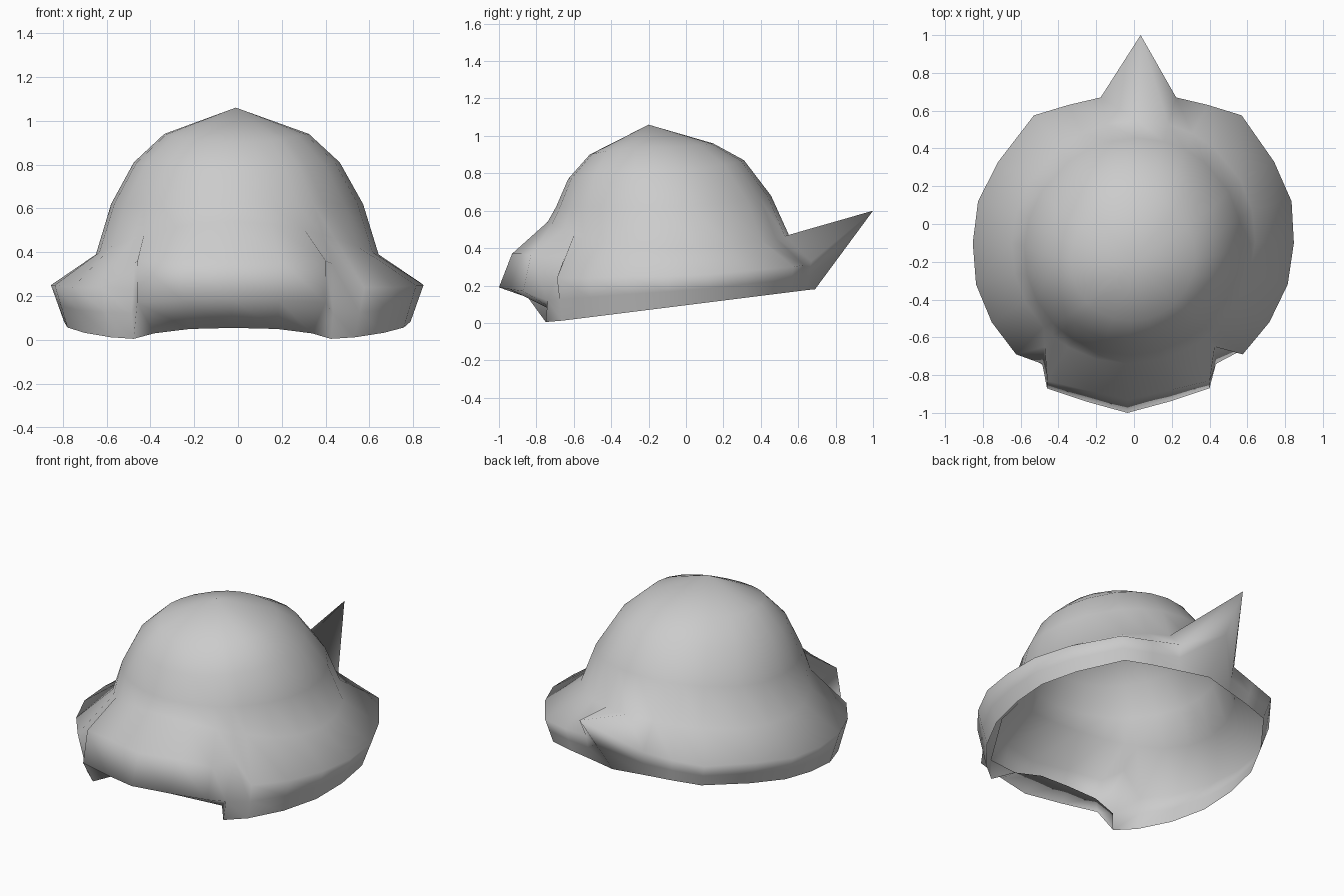
import bpy, bmesh, math

cube = bpy.data.objects.get("Cube")
if cube:
    bpy.data.objects.remove(cube)

grey = bpy.data.materials.new("plain grey")
grey.use_nodes = True
grey.diffuse_color = (0.6, 0.6, 0.6, 1)
grey.node_tree.nodes["Principled BSDF"].inputs["Base Color"].default_value = (0.6, 0.6, 0.6, 1)

# Dome rings from the top down: radius, centre y, height at front, side and back
DOME_RINGS = [
    (0.33, -0.185, 0.90, 0.94, 0.96),
    (0.47, -0.16, 0.77, 0.81, 0.87),
    (0.575, -0.12, 0.62, 0.62, 0.68),
    (0.645, -0.095, 0.54, 0.39, 0.47),
]

# Half of the brim from front to back: (x, y, z) of the crest, then of the lower rim
FRONT_FLAP = [
    ((0, -0.93, 0.37), (0, -0.60, 0.055)),
    ((0.22, -0.88, 0.37), (0.2, -0.60, 0.05)),
    ((0.43, -0.83, 0.36), (0.36, -0.64, 0.03)),
    ((0.45, -0.65, 0.35), (0.45, -0.75, 0.005)),
]
SIDE_CREST = [
    (0.6, -0.69, 0.24), (0.735, -0.52, 0.24), (0.825, -0.32, 0.25),
    (0.85, -0.1, 0.25), (0.83, 0.12, 0.26), (0.73, 0.33, 0.28),
    (0.55, 0.575, 0.3), (0.37, 0.63, 0.31), (0.2, 0.67, 0.33),
]
TAIL = ((0, 1.0, 0.6), (0, 0.69, 0.18))
FLAP_LIP = [(0, -1.0, 0.19), (0.22, -0.94, 0.18), (0.43, -0.87, 0.17), (0.46, -0.74, 0.12)]


def column(crest, rim, lip=None):
    """Points of one vertical strip, from the top of the dome to the rim."""
    angle = math.atan2(crest[0], crest[1] + 0.1)
    c = math.cos(angle)
    points = []
    for radius, cy, front, side, back in DOME_RINGS:
        end = back if c > 0 else front
        points.append((radius * math.sin(angle), cy + radius * c, side + (end - side) * c * c))
    if lip is None:
        lip = tuple((a + b) / 2 for a, b in zip(crest, rim))
    return points + [crest, lip, rim]


def side_rim(crest):
    """The rim tucks in below the crest and rises towards the back."""
    x, y, z = crest
    return (x * 0.93, y * 0.96, 0.095 + 0.12 * y)


half = [column(crest, rim, lip) for (crest, rim), lip in zip(FRONT_FLAP, FLAP_LIP)]
half += [column(crest, side_rim(crest)) for crest in SIDE_CREST]
half.append(column(*TAIL))

# Mirror the half and lean it slightly, so that the tail points to one side
mirrored = [[(-x, y, z) for x, y, z in strip] for strip in half[-2:0:-1]]
strips = half + mirrored

bm = bmesh.new()
apex = bm.verts.new((-0.01, -0.2, 1.06))
grid = [[bm.verts.new((x + 0.035 * y, y, z)) for x, y, z in strip] for strip in strips]
for i, strip in enumerate(grid):
    after = grid[(i + 1) % len(grid)]
    bm.faces.new((apex, strip[0], after[0]))
    for k in range(len(strip) - 1):
        bm.faces.new((strip[k], strip[k + 1], after[k + 1], after[k]))
for face in bm.faces:
    face.smooth = True

mesh = bpy.data.meshes.new("shell")
bm.to_mesh(mesh)
bm.free()
mesh.materials.append(grey)
shell = bpy.data.objects.new("shell", mesh)
bpy.context.collection.objects.link(shell)
